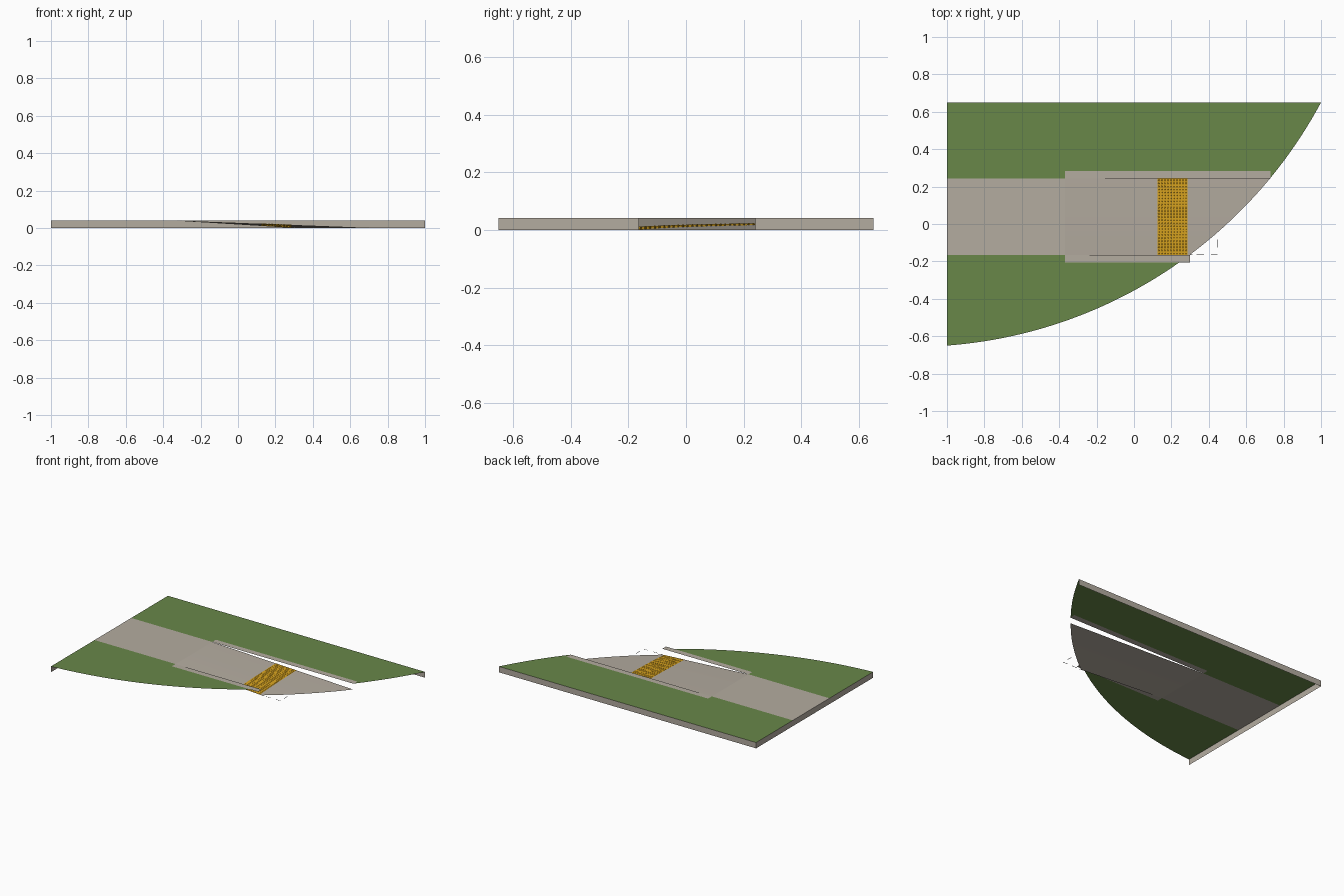
import bpy, bmesh, math
from mathutils import Vector

if "Cube" in bpy.data.objects:
    bpy.data.objects.remove(bpy.data.objects["Cube"])

H = 0.041                                  # kerb height
Y0, Y1 = -0.165, 0.242                     # ramp sides
X0, XF, XB = -0.37, 0.30, 0.73             # ramp top, front end, back end
EDGE = 0.041                               # border strip width


def material(name, rgb):
    m = bpy.data.materials.new(name)
    lin = [c / 12.92 if c <= 0.04045 else ((c + 0.055) / 1.055) ** 2.4
           for c in (v / 255 for v in rgb)]
    m.diffuse_color = (*lin, 1)
    m.use_nodes = True
    m.node_tree.nodes["Principled BSDF"].inputs["Base Color"].default_value = m.diffuse_color
    return m


GRASS = material("grass_green", (104, 135, 73))
CONCRETE = material("concrete_beige", (180, 172, 160))
YELLOW = material("tactile_yellow", (218, 165, 32))
DARK = material("line_grey", (95, 95, 95))


def finish(name, bm, *mats):
    me = bpy.data.meshes.new(name)
    bm.to_mesh(me)
    bm.free()
    for m in mats:
        me.materials.append(m)
    ob = bpy.data.objects.new(name, me)
    bpy.context.collection.objects.link(ob)
    return ob


def quad(name, pts, mat):
    bm = bmesh.new()
    bm.faces.new([bm.verts.new(p) for p in pts])
    return finish(name, bm, mat)


def flat(name, x0, x1, y0, y1, z, mat):
    return quad(name, [(x0, y0, z), (x1, y0, z), (x1, y1, z), (x0, y1, z)], mat)


# Street corner arc from chord and sagitta
A, B, SAG = Vector((-1, -0.65)), Vector((1, 0.65)), 0.306
half = (B - A).length / 2
R = (half ** 2 + SAG ** 2) / (2 * SAG)
d = (B - A).normalized()
C = (A + B) / 2 + Vector((-d.y, d.x)) * (R - SAG)


def arc_x(y):
    return C.x + math.sqrt(R * R - (y - C.y) ** 2)


def ramp_z(x, y):
    return H * (1 - (x - X0) / (arc_x(y) - X0))


# Ground sheet: lawn with a concrete walk, opened up where the ramp sits
a0 = math.atan2(A.y - C.y, A.x - C.x)
a1 = math.atan2(B.y - C.y, B.x - C.x)
N = 48
outline = [(C.x + R * math.cos(a0 + (a1 - a0) * i / N),
            C.y + R * math.sin(a0 + (a1 - a0) * i / N), H) for i in range(N + 1)]
bm = bmesh.new()
bm.faces.new([bm.verts.new(p) for p in outline + [(-1, 0.65, H)]])
cuts = [((x, 0, 0), (1, 0, 0)) for x in (X0, XB)]
cuts += [((0, y, 0), (0, 1, 0)) for y in (Y0 - EDGE, Y0, Y1, Y1 + EDGE)]
for co, no in cuts:
    bmesh.ops.bisect_plane(bm, geom=bm.verts[:] + bm.edges[:] + bm.faces[:],
                           plane_co=co, plane_no=no)
opening = []
for f in bm.faces:
    c = f.calc_center_median()
    if Y0 < c.y < Y1:
        f.material_index = 1
    if c.x > X0 and (Y0 - EDGE < c.y < Y1 or (Y1 < c.y < Y1 + EDGE and c.x < XB)):
        opening.append(f)
bmesh.ops.delete(bm, geom=opening, context='FACES')
finish("lawn_and_walk", bm, GRASS, CONCRETE)

# Border strips beside the ramp
flat("front_border", X0, XF, Y0 - EDGE, Y0, H, CONCRETE)
flat("back_border", X0, XB, Y1, Y1 + EDGE, H, CONCRETE)

# Outer walls under the straight edges
quad("back_wall", [(1, 0.65, 0), (-1, 0.65, 0), (-1, 0.65, H), (1, 0.65, H)], CONCRETE)
quad("left_wall", [(-1, 0.65, 0), (-1, -0.65, 0), (-1, -0.65, H), (-1, 0.65, H)], CONCRETE)


# Sloped sheet following the ramp between two x limits
def slope(name, x_from, x_to, lift, mat, n=16):
    bm = bmesh.new()
    rows = []
    for i in range(n + 1):
        y = Y0 + (Y1 - Y0) * i / n
        rows.append([bm.verts.new((x, y, ramp_z(x, y) + lift))
                     for x in (x_from, x_to if x_to else arc_x(y))])
    for p, q in zip(rows, rows[1:]):
        bm.faces.new((p[0], p[1], q[1], q[0]))
    return finish(name, bm, mat)


slope("ramp", X0, None, 0, CONCRETE)

# Tactile panel with rows of truncated domes
PX0, PX1 = 0.125, 0.286
slope("tactile_panel", PX0, PX1, 0.0008, YELLOW)
bm = bmesh.new()
NX, NY = 10, 25
for i in range(NX):
    for j in range(NY):
        x = PX0 + (PX1 - PX0) * (i + 0.5) / NX
        y = Y0 + (Y1 - Y0) * (j + 0.5) / NY
        r = bmesh.ops.create_cone(bm, cap_ends=True, segments=8, radius1=0.0038,
                                  radius2=0.002, depth=0.0016)
        bmesh.ops.translate(bm, verts=r["verts"],
                            vec=(x, y, ramp_z(x, y) + 0.0015))
finish("tactile_domes", bm, YELLOW)

# Dashed outline on the street in front of the ramp
W = 0.002
for k, (x0, x1) in enumerate([(0.30, 0.312), (0.333, 0.373), (0.412, 0.447)]):
    flat(f"front_dash_{k}", x0, x1, Y0 - W, Y0 + W, 0.0005, DARK)
flat("side_dash", 0.447 - 2 * W, 0.447, -0.125, -0.083, 0.0005, DARK)
